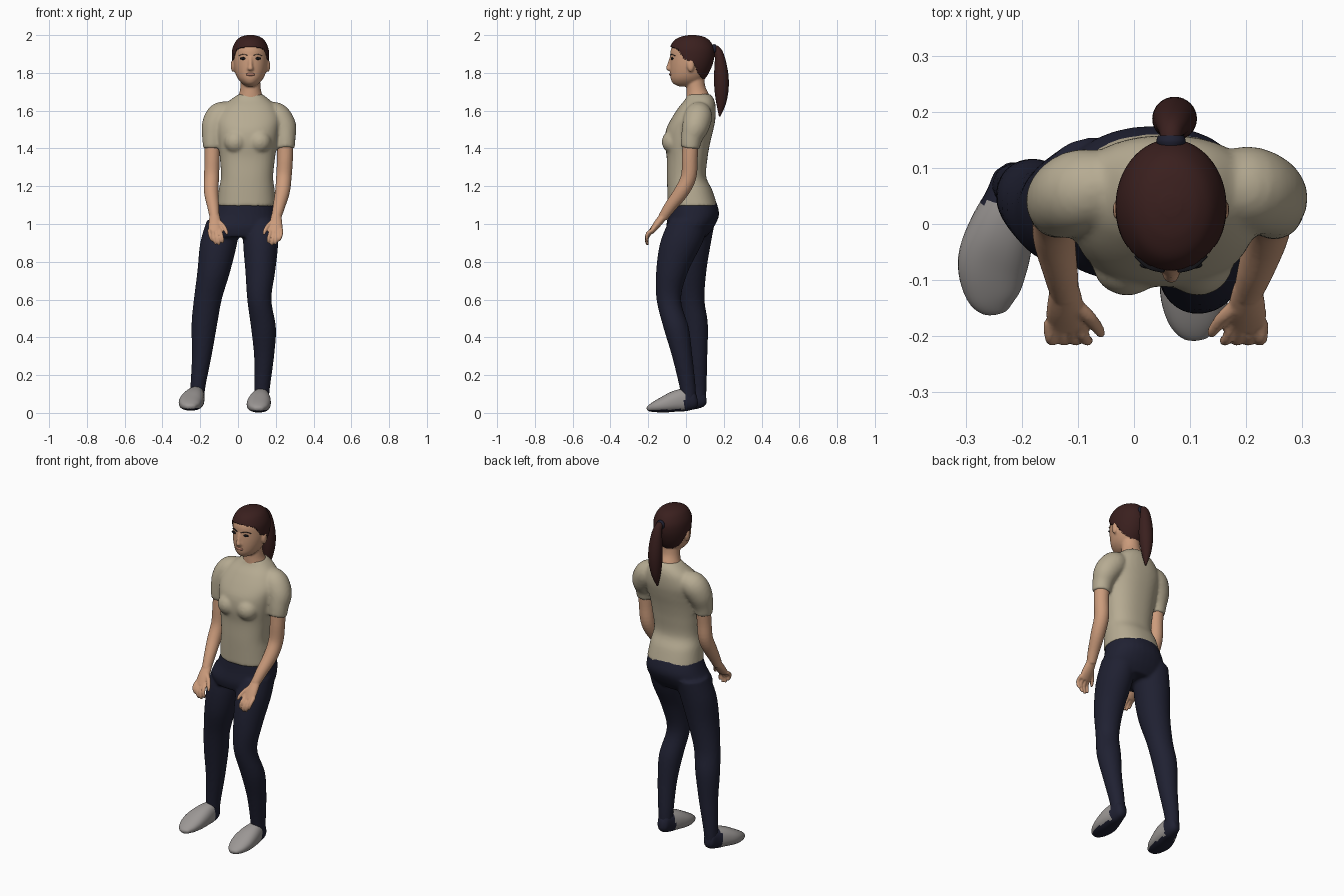
import bpy, bmesh, math
from mathutils import Vector, Matrix

def material(name, r, g, b):
    m = bpy.data.materials.new(name)
    m.diffuse_color = (r, g, b, 1)
    return m

SKIN = material("skin", 0.60, 0.33, 0.20)
SHIRT = material("beige_cloth", 0.47, 0.41, 0.29)
NAVY = material("navy_cloth", 0.014, 0.015, 0.032)
HAIR = material("dark_brown_hair", 0.042, 0.014, 0.013)
SHOE = material("grey_shoe", 0.33, 0.31, 0.30)
DARK = material("eye_black", 0.006, 0.006, 0.008)
LIPS = material("lips", 0.42, 0.19, 0.13)

def smooth_rings(pts, steps=5):
    """Catmull-Rom through (x, y, z, width radius, depth radius) rows."""
    p = [pts[0]] + list(pts) + [pts[-1]]
    out = []
    for i in range(1, len(p) - 2):
        for k in range(steps):
            t = k / steps
            out.append([0.5 * (2 * b + (c - a) * t + (2 * a - 5 * b + 4 * c - d) * t * t
                        + (3 * b - a - 3 * c + d) * t ** 3)
                        for a, b, c, d in zip(*p[i - 1:i + 3])])
    return out + [list(pts[-1])]

def loft(bm, pts, flat=False, segs=32, n=2.0, steps=5):
    """Closed tube through the rings; flat keeps every ring horizontal."""
    rows = smooth_rings(pts, steps)
    rings = []
    for i, r in enumerate(rows):
        c = Vector(r[:3])
        u, v = Vector((1, 0, 0)), Vector((0, 1, 0))
        if not flat:
            a, b = rows[max(i - 1, 0)], rows[min(i + 1, len(rows) - 1)]
            t = (Vector(b[:3]) - Vector(a[:3])).normalized()
            v = t.cross(u).normalized()
            u = v.cross(t)
        ring = []
        for k in range(segs):
            a = 2 * math.pi * k / segs
            ca, sa = math.cos(a), math.sin(a)
            ring.append(bm.verts.new(
                c + u * math.copysign(abs(ca) ** (2 / n), ca) * max(r[3], 0.002)
                + v * math.copysign(abs(sa) ** (2 / n), sa) * max(r[4], 0.002)))
        rings.append(ring)
    for a, b in zip(rings, rings[1:]):
        for k in range(segs):
            j = (k + 1) % segs
            bm.faces.new((a[k], a[j], b[j], b[k]))
    bm.faces.new(rings[0])
    bm.faces.new(rings[-1])

def ball(bm, c, r):
    bmesh.ops.create_uvsphere(bm, u_segments=24, v_segments=14, radius=1,
                              matrix=Matrix.Translation(c) @ Matrix.Diagonal((*r, 1)))

def finish(name, bm, *mats, voxel=0, relax=0):
    bmesh.ops.recalc_face_normals(bm, faces=bm.faces)
    me = bpy.data.meshes.new(name)
    for f in bm.faces:
        f.smooth = True
    bm.to_mesh(me)
    bm.free()
    ob = bpy.data.objects.new(name, me)
    bpy.context.collection.objects.link(ob)
    for m in mats:
        me.materials.append(m)
    if voxel:  # fuse the overlapping lofts into one skin
        rm = ob.modifiers.new("fuse", 'REMESH')
        rm.mode, rm.voxel_size, rm.use_smooth_shade = 'VOXEL', voxel, True
        sm = ob.modifiers.new("relax", 'SMOOTH')
        sm.factor, sm.iterations = 0.5, relax
    return ob

def rr(*rows):
    """Rows (x, y, z, r) to round rings."""
    return [(x, y, z, r, r) for x, y, z, r in rows]

# shirt: torso, bust and sleeves
bm = bmesh.new()
loft(bm, [(.045, .035, 1.095, .157, .131), (.046, .020, 1.18, .148, .119),
          (.048, .003, 1.25, .138, .104), (.050, .006, 1.35, .146, .108),
          (.051, .008, 1.43, .156, .120), (.053, .020, 1.50, .165, .125),
          (.056, .040, 1.56, .170, .116), (.060, .060, 1.62, .142, .097),
          (.064, .072, 1.66, .100, .076), (.066, .068, 1.688, .062, .060)],
     flat=True, n=2.3, segs=48)
for x in (-.012, .114):
    ball(bm, (x, -.070, 1.435), (.062, .058, .062))
loft(bm, rr((-.03, .07, 1.585, .060), (-.09, .06, 1.572, .074), (-.122, .045, 1.52, .070),
            (-.134, .03, 1.455, .056), (-.136, .024, 1.40, .048)))
loft(bm, rr((.15, .07, 1.585, .060), (.20, .065, 1.570, .074), (.238, .05, 1.515, .071),
            (.248, .03, 1.455, .057), (.250, .022, 1.40, .050)))
finish("shirt", bm, SHIRT, voxel=.009, relax=4)

# trousers: pelvis and two legs
bm = bmesh.new()
loft(bm, [(.045, .035, 1.125, .148, .123), (.036, .040, 1.05, .170, .135),
          (.020, .020, .98, .188, .125), (.012, .005, .93, .150, .10)], flat=True, n=2.2)
loft(bm, [(-.075, .055, 1.02, .09, .10), (-.102, .03, .90, .098, .102),
          (-.128, .018, .75, .087, .09), (-.160, .028, .60, .074, .070),
          (-.178, .048, .47, .068, .068), (-.192, .060, .30, .052, .053),
          (-.212, .068, .14, .040, .041), (-.216, .068, .07, .037, .038)], flat=True)
loft(bm, [(.12, .02, 1.02, .09, .11), (.12, -.025, .90, .093, .112),
          (.118, -.073, .75, .079, .085), (.113, -.091, .60, .064, .065),
          (.135, -.052, .45, .066, .067), (.138, -.020, .30, .053, .054),
          (.128, .008, .14, .042, .043), (.125, .015, .07, .038, .038)], flat=True)
finish("trousers", bm, NAVY, voxel=.009, relax=3)

# shoes: grey upper in front, navy heel and sole
for side, ax, ay, dz, k in (("left", -.215, .068, .010, 1), ("right", .125, .022, 0, .45)):
    bm = bmesh.new()
    loft(bm, [(ax + k * dx, ay + dy, z + dz, rx, rz) for dx, dy, z, rx, rz in (
        (0, .038, .072, .015, .022), (0, .022, .070, .033, .048), (-.006, -.02, .070, .044, .060),
        (-.020, -.075, .062, .058, .056), (-.036, -.135, .045, .063, .044),
        (-.038, -.19, .031, .050, .028), (-.034, -.222, .022, .026, .014),
        (-.033, -.229, .020, .006, .004))], n=2.3)
    bm.normal_update()
    bmesh.ops.recalc_face_normals(bm, faces=bm.faces)
    for f in bm.faces:
        f.material_index = int(f.calc_center_median().y > ay - .03 or f.normal.z < -.75)
    finish(side + "_shoe", bm, SHOE, NAVY)

# bare arms with hands
arms = {"left": (1, rr((-.135, .03, 1.45, .042), (-.137, .022, 1.35, .040), (-.140, .014, 1.25, .040),
                       (-.142, -.025, 1.17, .038), (-.131, -.085, 1.09, .031), (-.124, -.122, 1.035, .026))),
        "right": (-1, rr((.25, .025, 1.45, .043), (.249, .020, 1.35, .042), (.243, .014, 1.25, .041),
                         (.235, -.025, 1.17, .039), (.216, -.085, 1.09, .032), (.203, -.122, 1.035, .026)))}
for side, (s, path) in arms.items():
    bm = bmesh.new()
    loft(bm, path, segs=24)
    w = path[-1]
    at = lambda dx, dy, dz: (w[0] + s * dx, w[1] + dy, w[2] + dz)
    loft(bm, [(*at(0, .01, .015), .026, .022), (*at(.002, -.03, -.035), .034, .020),
              (*at(.002, -.062, -.078), .034, .013)], segs=24)
    for i in range(4):  # fingers
        x, l = -.026 + .018 * i, (.85, .97, 1, .92)[i]
        loft(bm, rr((*at(x, -.052, -.065), .011), (*at(x * 1.15 + .004, -.080, -.100 * l), .010),
                    (*at(x * 1.15 + .010, -.086, -.128 * l), .009),
                    (*at(x + .014, -.080, -.148 * l), .006)), segs=12)
    loft(bm, rr((*at(.015, -.02, -.02), .015), (*at(.045, -.045, -.045), .012),
                (*at(.062, -.068, -.075), .010), (*at(.066, -.076, -.092), .006)), segs=12)  # thumb
    finish(side + "_arm", bm, SKIN, voxel=.005, relax=2)

# head, neck, nose and ears
CX = .066
head = [(CX, (f + b) / 2, z, w, (b - f) / 2) for z, f, b, w in (
    (1.728, -.035, .05, .020), (1.742, -.066, .075, .042), (1.765, -.080, .095, .064),
    (1.795, -.084, .115, .079), (1.835, -.085, .133, .089), (1.88, -.083, .144, .093),
    (1.925, -.080, .142, .089), (1.965, -.058, .120, .070), (1.986, -.022, .088, .044),
    (1.995, .02, .046, .012))]
bm = bmesh.new()
loft(bm, head, flat=True, segs=48)
loft(bm, [(CX, .045, 1.80, .052, .050), (CX, .052, 1.73, .053, .050),
          (CX, .062, 1.685, .062, .060), (CX, .070, 1.64, .085, .068)], flat=True)
loft(bm, rr((CX, -.078, 1.885, .009), (CX, -.088, 1.845, .011), (CX, -.091, 1.822, .015),
            (CX, -.084, 1.812, .012)), flat=True, segs=16)
for s in (-1, 1):
    ball(bm, (CX + s * .094, .025, 1.838), (.010, .019, .033))
finish("head", bm, SKIN, voxel=.006, relax=2)

# eyes, brows and mouth
bm = bmesh.new()
for s in (-1, 1):
    ball(bm, (CX + s * .037, -.073, 1.876), (.019, .007, .007))
    loft(bm, [(CX + s * .015, -.083, 1.892, .004, .004), (CX + s * .040, -.076, 1.899, .004, .004),
              (CX + s * .062, -.058, 1.890, .003, .003)], flat=True, segs=10)
finish("eyes_and_brows", bm, DARK)
bm = bmesh.new()
ball(bm, (CX, -.081, 1.792), (.025, .008, .008))
finish("mouth", bm, LIPS)

# hair cap: head shell trimmed along the hairline
LINE = ((-.2, 1.937), (-.075, 1.937), (-.045, 1.925), (-.01, 1.875), (.015, 1.865),
        (.045, 1.845), (.065, 1.80), (.09, 1.765), (.3, 1.765))
def hairline(y):
    for (a, za), (b, zb) in zip(LINE, LINE[1:]):
        if y <= b:
            return za + (zb - za) * (y - a) / (b - a)
bm = bmesh.new()
loft(bm, [(x, y, z + .005, a + .006, b + .006) for x, y, z, a, b in head],
     flat=True, segs=96, steps=10)
cut = []
for f in bm.faces:
    c = f.calc_center_median()
    if c.z < hairline(c.y):
        cut.append(f)
bmesh.ops.delete(bm, geom=cut, context='FACES')
ob = finish("hair_cap", bm, HAIR)
ob.modifiers.new("thickness", 'SOLIDIFY').thickness = .007

# ponytail and its tie
bm = bmesh.new()
loft(bm, [(CX, .125, 1.925, .020, .020), (CX, .160, 1.925, .020, .020), (.069, .178, 1.885, .030, .026),
          (.072, .186, 1.80, .039, .037), (.072, .188, 1.72, .038, .038),
          (.069, .186, 1.64, .025, .026), (.066, .178, 1.57, .004, .004)])
finish("ponytail", bm, HAIR)
bm = bmesh.new()
loft(bm, rr((CX, .138, 1.926, .023), (CX, .148, 1.926, .026), (CX, .158, 1.926, .023)))
finish("hair_tie", bm, NAVY)
